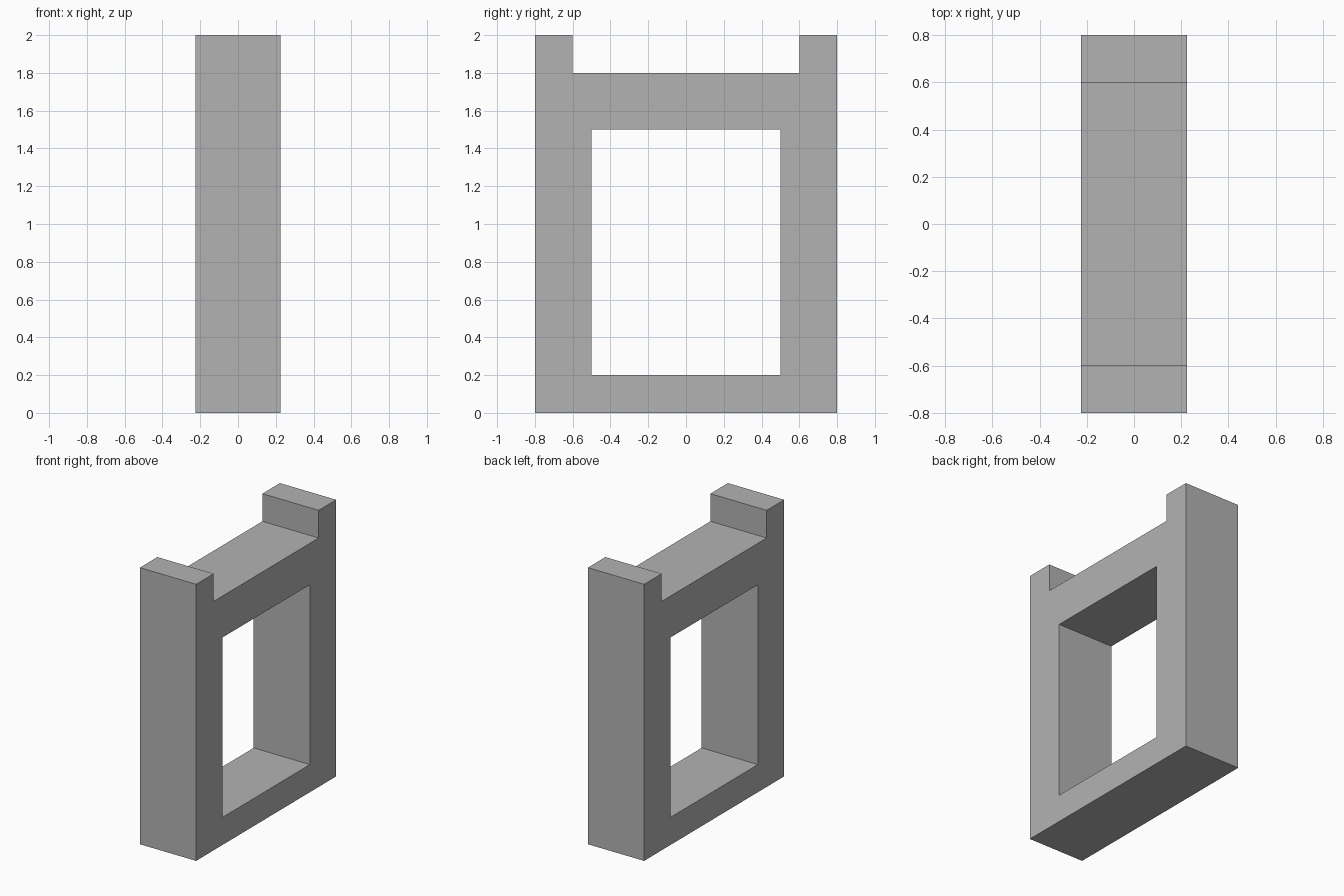
import bpy
import bmesh
from mathutils import Vector

cube = bpy.data.objects.get("Cube")
if cube:
    bpy.data.objects.remove(cube, do_unlink=True)

HALF_WIDTH = 0.225

# Plain grey material
grey = bpy.data.materials.new("plain_grey")
grey.use_nodes = True
colour = (0.45, 0.45, 0.45, 1)
grey.diffuse_color = colour
grey.node_tree.nodes["Principled BSDF"].inputs["Base Color"].default_value = colour

# Side profile: a grid of cells, leaving out the window and the top notch
ys = [-0.8, -0.6, -0.5, 0.5, 0.6, 0.8]
zs = [0, 0.2, 1.5, 1.8, 2]


def is_solid(y, z):
    in_window = abs(y) < 0.5 and 0.2 < z < 1.5
    in_notch = abs(y) < 0.6 and z > 1.8
    return not (in_window or in_notch)


bm = bmesh.new()
grid = [[bm.verts.new((-HALF_WIDTH, y, z)) for z in zs] for y in ys]
for i in range(len(ys) - 1):
    for j in range(len(zs) - 1):
        if is_solid((ys[i] + ys[i + 1]) / 2, (zs[j] + zs[j + 1]) / 2):
            bm.faces.new((grid[i][j], grid[i + 1][j],
                          grid[i + 1][j + 1], grid[i][j + 1]))
bmesh.ops.delete(bm, geom=[v for v in bm.verts if not v.link_faces], context='VERTS')

# Extrude the profile across the width into one closed solid
result = bmesh.ops.extrude_face_region(bm, geom=bm.faces[:], use_keep_orig=True)
moved = [g for g in result["geom"] if isinstance(g, bmesh.types.BMVert)]
bmesh.ops.translate(bm, verts=moved, vec=Vector((2 * HALF_WIDTH, 0, 0)))

# Merge flat areas and point all faces outward
bmesh.ops.dissolve_limit(bm, angle_limit=0.01, verts=bm.verts[:], edges=bm.edges[:])
bmesh.ops.recalc_face_normals(bm, faces=bm.faces[:])

mesh = bpy.data.meshes.new("window_frame")
bm.to_mesh(mesh)
bm.free()
mesh.materials.append(grey)
frame = bpy.data.objects.new("window_frame", mesh)
bpy.context.collection.objects.link(frame)
